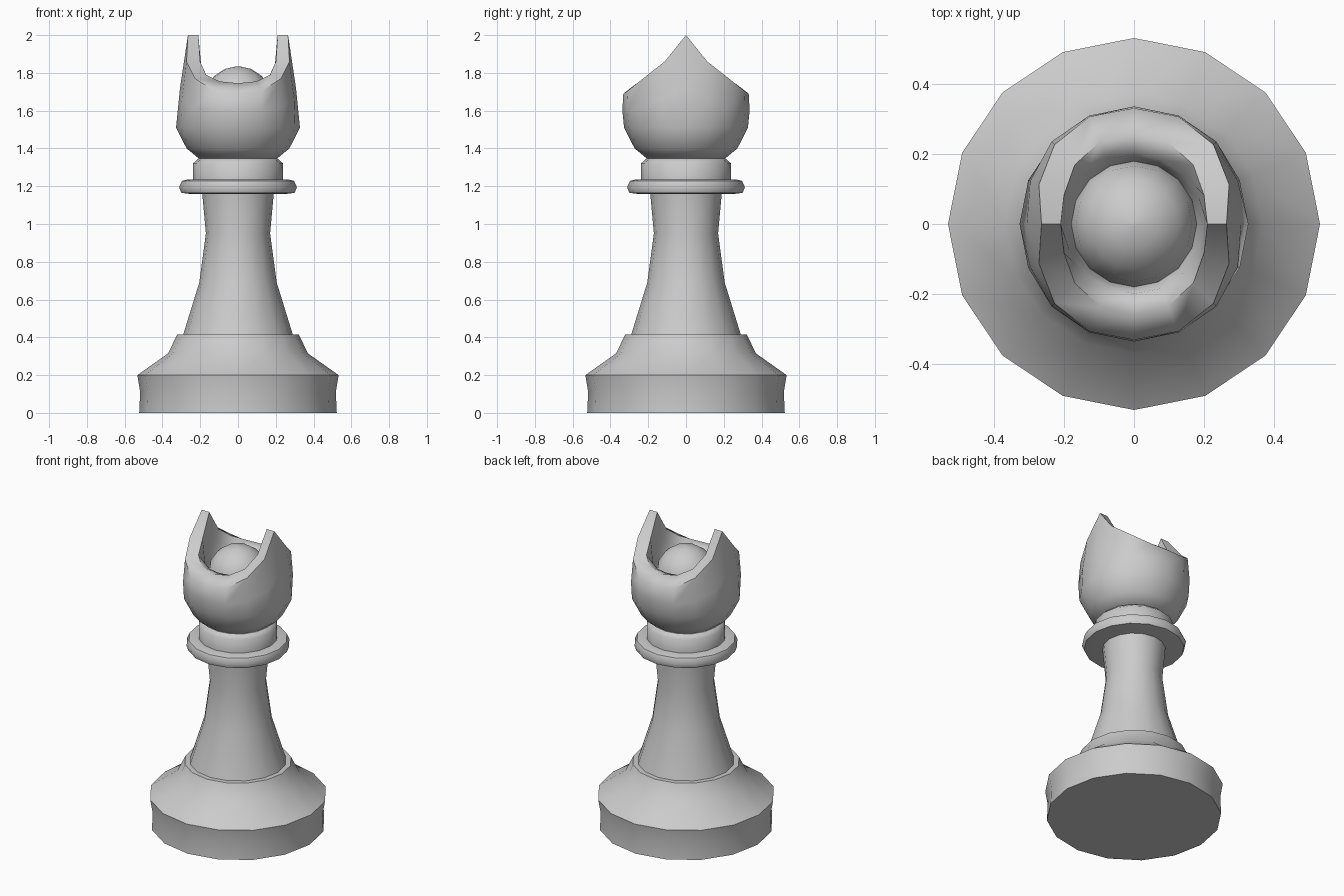
import bpy, bmesh, math

if "Cube" in bpy.data.objects:
    bpy.data.objects.remove(bpy.data.objects["Cube"])

SIDES = 16


def finish(name, bm, angle):
    bmesh.ops.remove_doubles(bm, verts=bm.verts, dist=1e-5)
    bmesh.ops.recalc_face_normals(bm, faces=bm.faces)
    me = bpy.data.meshes.new(name)
    bm.to_mesh(me)
    bm.free()
    ob = bpy.data.objects.new(name, me)
    bpy.context.collection.objects.link(ob)
    bpy.ops.object.select_all(action='DESELECT')
    ob.select_set(True)
    bpy.context.view_layer.objects.active = ob
    bpy.ops.object.shade_smooth_by_angle(angle=math.radians(angle))
    return ob


def lathe(name, rings, angle=50):
    """Each ring is one (r, z) pair, or five pairs from the x axis to the
    y axis that are mirrored into all four quadrants."""
    bm = bmesh.new()
    loops = []
    for ring in rings:
        loop = []
        for i in range(SIDES):
            k = i % 8
            k = min(k, 8 - k)
            r, z = ring[k] if isinstance(ring, list) else ring
            a = 2 * math.pi * i / SIDES
            loop.append(bm.verts.new((r * math.cos(a), r * math.sin(a), z)))
        loops.append(loop)
    for lo, hi in zip(loops, loops[1:]):
        for i in range(SIDES):
            j = (i + 1) % SIDES
            bm.faces.new((lo[i], lo[j], hi[j], hi[i]))
    bm.faces.new(loops[0][::-1])
    bm.faces.new(loops[-1])
    return finish(name, bm, angle)


# Foot and waisted stem
lathe("base", [(.523, 0), (.518, .11), (.533, .2), (.37, .315), (.322, .415), (.28, .415)])
lathe("stem", [(.29, .415), (.205, .69), (.17, .95), (.19, 1.17)])

# Collar ring and neck
lathe("collar_ring", [(.26, 1.16), (.3, 1.165), (.312, 1.195), (.297, 1.228),
                      (.27, 1.235), (.22, 1.235)])
lathe("neck", [(.237, 1.225), (.237, 1.322), (.205, 1.35)])

# Hollow cup whose rim rises to two peaks on the x axis
mid = [(.307, 1.72), (.322, 1.66), (.334, 1.62), (.336, 1.6), (.337, 1.6)]
outer = [(.265, 2.0), (.295, 1.86), (.322, 1.77), (.333, 1.705), (.332, 1.69)]
inner = [(.21, 2.0), (.217, 1.86), (.24, 1.79), (.255, 1.755), (.26, 1.745)]
lathe("head_cup", [(.205, 1.345), (.272, 1.4), (.328, 1.51), mid, outer, inner,
                   (.2, 1.79 - .06), (.18, 1.65)], 60)

# Ball sitting in the cup
R, Z = .18, 1.655
steps = [math.radians(d) for d in (0, 22.5, 45, 67.5, 88)]
lathe("ball", [(R * math.cos(t), Z + R * math.sin(t)) for t in steps], 60)
